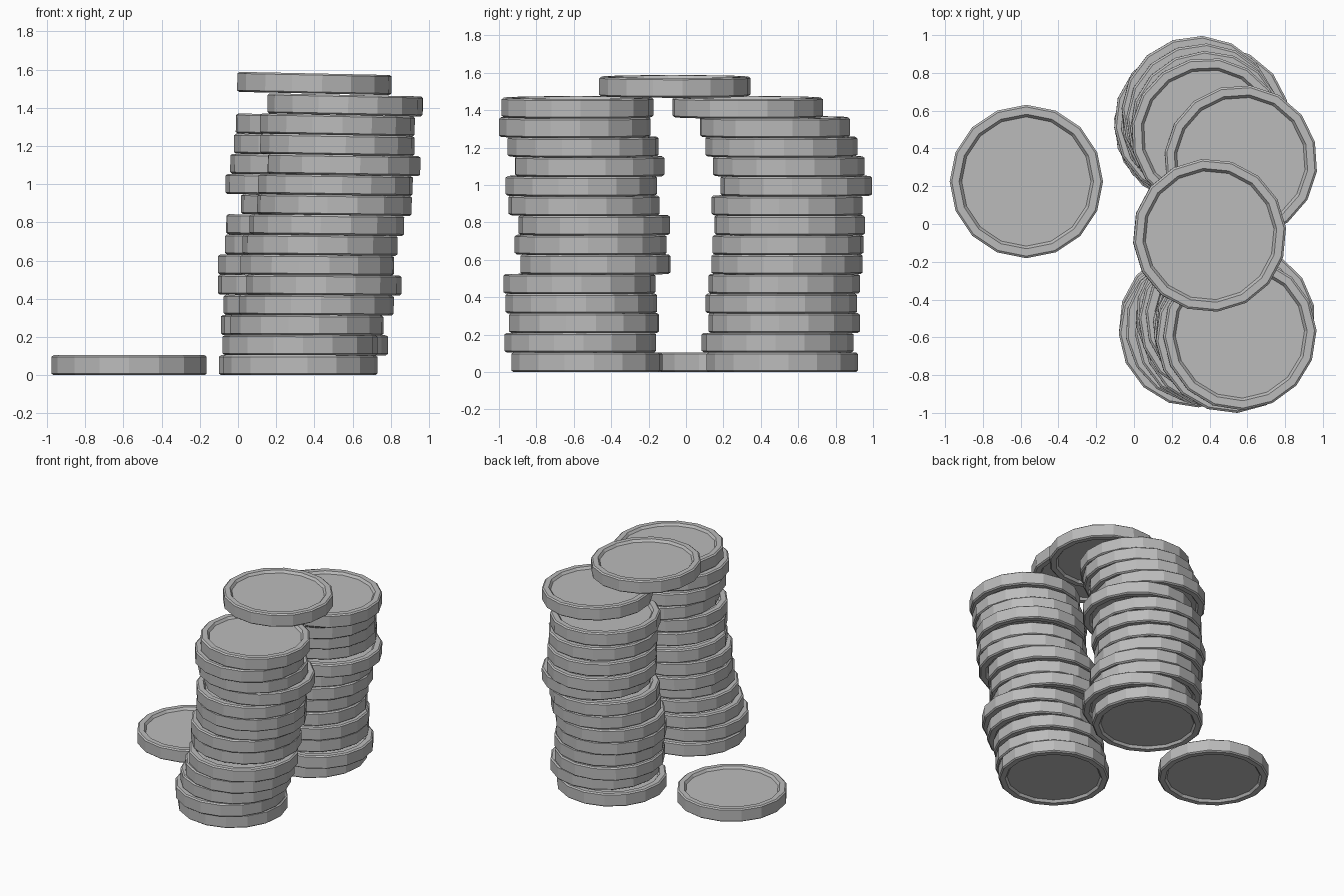
import bpy, bmesh, math, random
from mathutils import Euler

cube = bpy.data.objects.get("Cube")
if cube:
    bpy.data.objects.remove(cube, do_unlink=True)

random.seed(4)
SIDES, THICK, PITCH = 16, 0.105, 0.1048

grey = bpy.data.materials.new("plain grey")
grey.use_nodes = True
COLOUR = (0.5, 0.5, 0.5, 1)
grey.diffuse_color = COLOUR
grey.node_tree.nodes["Principled BSDF"].inputs["Base Color"].default_value = COLOUR

# Half profile of the upper side: recess, sloped wall, rim, chamfer
UPPER = [(0.342, 0.034), (0.356, THICK / 2), (0.395, THICK / 2), (0.406, 0.044)]


def make_coin_mesh():
    bm = bmesh.new()
    profile = UPPER + [(r, -z) for r, z in reversed(UPPER)]
    rings = []
    for r, z in profile:
        rings.append([bm.verts.new((r * math.cos(a), r * math.sin(a), z))
                      for a in (math.tau * i / SIDES for i in range(SIDES))])
    for top, low in zip(rings, rings[1:]):
        for i in range(SIDES):
            j = (i + 1) % SIDES
            bm.faces.new((top[i], low[i], low[j], top[j]))
    bm.faces.new(rings[0])
    bm.faces.new(rings[-1][::-1])
    bmesh.ops.recalc_face_normals(bm, faces=bm.faces)
    mesh = bpy.data.meshes.new("coin")
    bm.to_mesh(mesh)
    bm.free()
    mesh.materials.append(grey)
    return mesh


coin = make_coin_mesh()


def place(name, x, y, z, tilt=0.0, turn=0.0):
    ob = bpy.data.objects.new(name, coin)
    ob.location = (x, y, z)
    # Turn the coin about its own axis, then lean it towards +x
    spin = Euler((0, 0, turn)).to_matrix()
    lean = Euler((0, math.radians(tilt), 0)).to_matrix()
    ob.rotation_euler = (lean @ spin).to_euler()
    bpy.context.collection.objects.link(ob)


def stack(name, xs, ys):
    for i, (x, y) in enumerate(zip(xs, ys)):
        place(f"{name}_coin_{i + 1}", x, y, THICK / 2 + i * PITCH,
              0.09 * i, random.uniform(0, math.tau / SIDES))


# Two leaning stacks, listed from the bottom coin up
stack("front_stack",
      [.325, .325, .36, .41, .45, .415, .43, .465, .505, .51, .555, .52, .52, .56],
      [-.53, -.565, -.545, -.56, -.57, -.485, -.51, -.49, -.545, -.56, -.515, -.55, -.595, -.58])
stack("back_stack",
      [.305, .38, .315, .33, .30, .30, .335, .34, .42, .34, .365, .385, .39, .565],
      [.515, .49, .525, .51, .525, .54, .545, .555, .54, .59, .55, .51, .475, .33])

# Coin bridging both stacks, and one lying apart
place("bridging_coin", .40, -.06, 1.527, 1.2, 0.1)
place("loose_coin", -.57, .225, THICK / 2)
